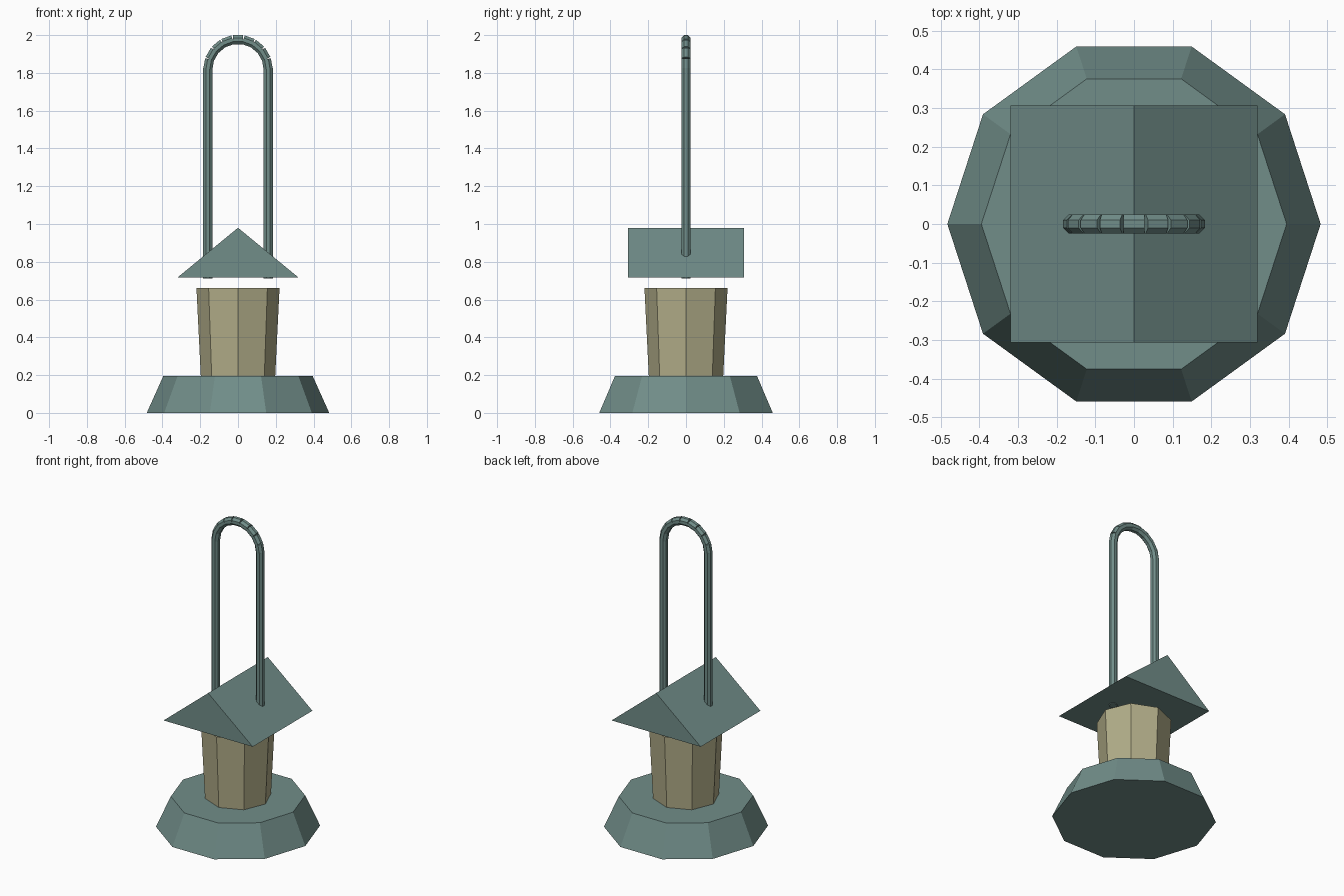
import bpy, bmesh, math
from mathutils import Vector, Matrix

if "Cube" in bpy.data.objects:
    bpy.data.objects.remove(bpy.data.objects["Cube"])


def material(name, rgb):
    m = bpy.data.materials.new(name)
    m.diffuse_color = (*rgb, 1)
    m.use_nodes = True
    m.node_tree.nodes["Principled BSDF"].inputs["Base Color"].default_value = m.diffuse_color
    return m


TEAL = material("grey_teal", (0.165, 0.268, 0.250))
TAN = material("dull_tan", (0.445, 0.420, 0.250))


def finish(bm, name, mat):
    bmesh.ops.recalc_face_normals(bm, faces=bm.faces)
    me = bpy.data.meshes.new(name)
    bm.to_mesh(me)
    bm.free()
    me.materials.append(mat)
    ob = bpy.data.objects.new(name, me)
    bpy.context.collection.objects.link(ob)
    return ob


def frustum(name, sides, r1, r2, z1, z2, mat):
    """Upright tapered prism with one corner on +x."""
    bm = bmesh.new()
    rings = [[bm.verts.new((r * math.cos(math.tau * i / sides),
                            r * math.sin(math.tau * i / sides), z))
              for i in range(sides)] for r, z in ((r1, z1), (r2, z2))]
    for i in range(sides):
        j = (i + 1) % sides
        bm.faces.new((rings[0][i], rings[0][j], rings[1][j], rings[1][i]))
    bm.faces.new(rings[0][::-1])
    bm.faces.new(rings[1])
    return finish(bm, name, mat)


def rod(name, a, b, mat, r=0.026, sides=8):
    """Straight capped bar between two points in the xz plane."""
    a, b = Vector(a), Vector(b)
    d = b - a
    tilt = Matrix.Rotation(math.atan2(d.x, d.z), 4, 'Y')
    bm = bmesh.new()
    bmesh.ops.create_cone(
        bm, cap_ends=True, segments=sides, radius1=r, radius2=r, depth=d.length,
        matrix=Matrix.Translation((a + b) / 2) @ tilt
        @ Matrix.Rotation(math.pi / sides, 4, 'Z'))
    # keep flat sides facing x and y
    return finish(bm, name, mat)


# Foot and lamp body
frustum("base", 10, 0.483, 0.395, 0, 0.196, TEAL)
frustum("lamp_body", 8, 0.197, 0.22, 0.196, 0.662, TAN)

# Gable roof, floating just above the body
bm = bmesh.new()
profile = [(-0.32, 0.717), (0.32, 0.717), (0, 0.98)]
face = bm.faces.new([bm.verts.new((x, -0.306, z)) for x, z in profile])
ext = bmesh.ops.extrude_face_region(bm, geom=[face], use_keep_orig=True)
bmesh.ops.translate(bm, vec=(0, 0.612, 0),
                    verts=[v for v in ext["geom"] if isinstance(v, bmesh.types.BMVert)])
finish(bm, "roof", TEAL)

# Handle legs
R, ZC = 0.16, 1.818
for side, s in (("left", -1), ("right", 1)):
    rod(f"handle_{side}_leg", (s * R, 0, 0.712), (s * R, 0, 1.825), TEAL)

# Handle arch made of short straight bars
N = 9
arc = [(-R * math.cos(math.pi * i / N), 0, ZC + R * math.sin(math.pi * i / N))
       for i in range(N + 1)]
for i in range(N):
    rod(f"handle_arch_{i + 1}", arc[i], arc[i + 1], TEAL)
